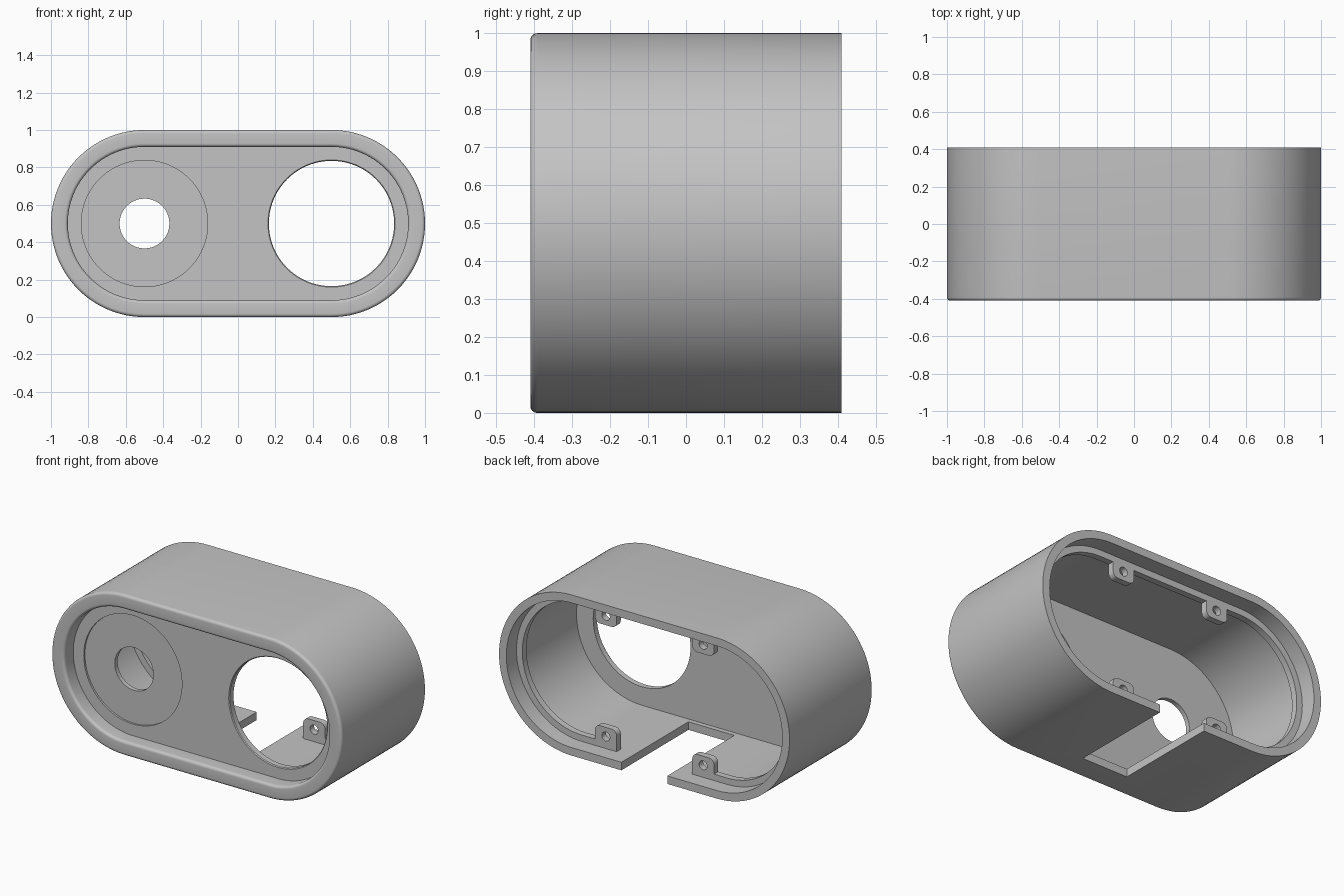
import bpy, bmesh, math
from mathutils import Matrix

if "Cube" in bpy.data.objects:
    bpy.data.objects.remove(bpy.data.objects["Cube"], do_unlink=True)

grey = bpy.data.materials.new("light grey")
grey.use_nodes = True
COLOR = (0.55, 0.55, 0.55, 1)
grey.diffuse_color = COLOR
grey.node_tree.nodes["Principled BSDF"].inputs["Base Color"].default_value = COLOR

STEPS = 48      # segments per rounded end
MID = 0.5       # height of the centre line and offset of the end centres


def finish(name, bm):
    bmesh.ops.recalc_face_normals(bm, faces=bm.faces[:])
    mesh = bpy.data.meshes.new(name)
    bm.to_mesh(mesh)
    bm.free()
    mesh.materials.append(grey)
    ob = bpy.data.objects.new(name, mesh)
    bpy.context.collection.objects.link(ob)
    return ob


def stadium(bm, r, y):
    """Loop of vertices round a slot shape in the xz plane."""
    loop = []
    for side in (1, -1):
        for i in range(STEPS + 1):
            a = math.pi * (i / STEPS - 0.5)
            loop.append(bm.verts.new((side * (MID + r * math.cos(a)), y,
                                      MID + side * r * math.sin(a))))
    return loop


def sweep(name, profile, closed):
    """Sweep (radius, y) points round the slot shape; cap it unless closed."""
    bm = bmesh.new()
    loops = [stadium(bm, r, y) for r, y in profile]
    pairs = list(zip(loops, loops[1:]))
    if closed:
        pairs.append((loops[-1], loops[0]))
    else:
        bm.faces.new(loops[0])
        bm.faces.new(loops[-1])
    for a, b in pairs:
        for i in range(len(a)):
            j = (i + 1) % len(a)
            bm.faces.new((a[i], a[j], b[j], b[i]))
    return finish(name, bm)


def cylinder(x, z, r, y0, y1, r2=None, seg=96):
    bm = bmesh.new()
    bmesh.ops.create_cone(bm, cap_ends=True, segments=seg, radius1=r,
                          radius2=r if r2 is None else r2, depth=y1 - y0)
    # turn the axis so radius1 lies at y0
    bmesh.ops.transform(bm, verts=bm.verts, matrix=Matrix.Translation((x, (y0 + y1) / 2, z))
                        @ Matrix.Rotation(-math.pi / 2, 4, 'X'))
    return finish("cutter", bm)


def box(name, x, y, z, corner=0):
    """Box between (min, max) pairs, with optional rounded corners along y."""
    bm = bmesh.new()
    bmesh.ops.create_cube(bm, size=1)
    for v in bm.verts:
        v.co = [sum(p) / 2 + c * (p[1] - p[0]) for c, p in zip(v.co, (x, y, z))]
    if corner:
        edges = [e for e in bm.edges if abs(e.verts[0].co.y - e.verts[1].co.y) > 1e-4]
        bmesh.ops.bevel(bm, geom=edges, offset=corner, segments=6, profile=0.5, affect='EDGES')
    return finish(name, bm)


def cut(ob, cutter):
    cutter.hide_render = True
    mod = ob.modifiers.new("cut", 'BOOLEAN')
    mod.operation, mod.solver, mod.object = 'DIFFERENCE', 'EXACT', cutter
    bpy.context.view_layer.objects.active = ob
    bpy.ops.object.modifier_apply(modifier=mod.name)
    bpy.data.objects.remove(cutter, do_unlink=True)


def smooth(ob):
    bpy.ops.object.select_all(action='DESELECT')
    ob.select_set(True)
    bpy.context.view_layer.objects.active = ob
    bpy.ops.object.shade_smooth_by_angle(angle=math.radians(30))


def rounded(cr, cy, rad, start):
    """Quarter round for the profile, turning from the start angle."""
    angles = [math.radians(start + 15 * i) for i in range(7)]
    return [(cr + rad * math.cos(a), cy + rad * math.sin(a)) for a in angles]


# Housing: recessed front panel, rounded lip, outer wall and open back
FRONT, BACK, PANEL, INNER = -0.41, 0.41, -0.32, -0.28
RIM = 0.018
profile = [(0.41, PANEL)]
profile += rounded(0.41 + RIM, FRONT + RIM, RIM, 180)
profile += rounded(0.5 - RIM, FRONT + RIM, RIM, 270)
profile += [(0.5, BACK), (0.45, BACK), (0.45, INNER)]
housing = sweep("housing", profile, closed=False)

# Large opening with a small chamfer
cut(housing, cylinder(MID, MID, 0.335, -0.4, -0.2))
cut(housing, cylinder(MID, MID, 0.35, PANEL - 0.01, PANEL + 0.005, 0.335))
# Shallow round recess with a small centre hole
cut(housing, cylinder(-MID, MID, 0.338, -0.4, PANEL + 0.012))
cut(housing, cylinder(-MID, MID, 0.133, -0.4, -0.2))
# Slot in the floor, open to the back
cut(housing, box("cutter", (-0.158, 0.158), (-0.25, 0.6), (-0.1, 0.2)))
smooth(housing)

# Inner flange near the back, interrupted along the floor
Y0, Y1 = 0.27, 0.31
flange = sweep("back_flange", [(0.41, Y0), (0.41, Y1), (0.46, Y1), (0.46, Y0)], closed=True)
cut(flange, box("cutter", (-0.34, 0.34), (0.2, 0.4), (-0.1, 0.2)))
smooth(flange)

# Four screw tabs
for vert, low in (("lower", True), ("upper", False)):
    for side, sx in (("left", 1), ("right", -1)):
        x = sx * 0.335
        z = (0.02, 0.182) if low else (0.818, 0.98)
        tab = box(f"{vert}_{side}_screw_tab", (x - 0.075, x + 0.075), (Y0, Y1), z, 0.035)
        cut(tab, cylinder(x, 0.125 if low else 0.875, 0.028, 0.2, 0.4, seg=32))
        smooth(tab)
